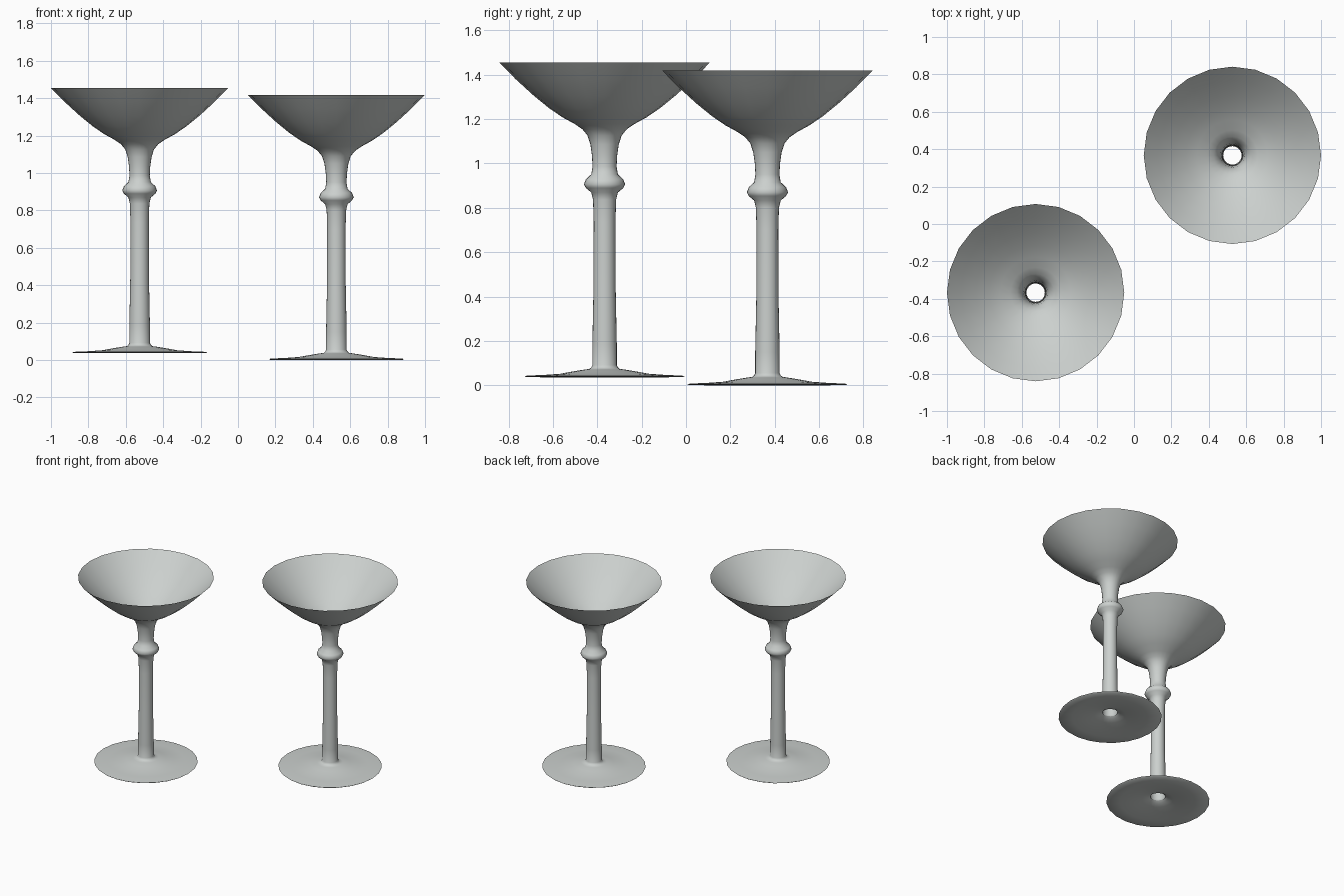
import bpy, bmesh, math

cube = bpy.data.objects.get("Cube")
if cube:
    bpy.data.objects.remove(cube)

SIDES = 24

# One pale grey material for both glasses
grey = bpy.data.materials.new("pale grey")
grey.use_nodes = True
colour = (0.60, 0.63, 0.615, 1)
grey.diffuse_color = colour
grey.node_tree.nodes["Principled BSDF"].inputs["Base Color"].default_value = colour

# Profiles as (radius, height)
bowl = [(.474, 1.418), (.40, 1.343), (.32, 1.27), (.25, 1.213), (.19, 1.172),
        (.135, 1.142), (.10, 1.118), (.077, 1.09), (.064, 1.05)]
stem = [(.057, 1.0), (.054, .95), (.06, .915), (.084, .893), (.093, .87),
        (.084, .853), (.06, .833), (.052, .80), (.049, .70), (.05, .40),
        (.055, .15), (.055, .055), (.06, .045)]
foot = [(.068, .038), (.09, .035), (.14, .027), (.20, .016), (.27, .011),
        (.342, .008), (.361, .006), (.355, .001), (.265, 0),
        (.18, .009), (.11, .021), (.07, .03), (.052, .042)]


def spin_profile(name, profile, location):
    """Revolve a profile into an open shell."""
    bm = bmesh.new()
    rings = []
    for r, z in profile:
        angles = [2 * math.pi * i / SIDES for i in range(SIDES)]
        rings.append([bm.verts.new((r * math.cos(a), r * math.sin(a), z)) for a in angles])
    for upper, lower in zip(rings, rings[1:]):
        for i in range(SIDES):
            j = (i + 1) % SIDES
            bm.faces.new((upper[i], lower[i], lower[j], upper[j]))
    mesh = bpy.data.meshes.new(name)
    bm.to_mesh(mesh)
    bm.free()
    mesh.materials.append(grey)
    obj = bpy.data.objects.new(name, mesh)
    obj.location = location
    bpy.context.collection.objects.link(obj)
    bpy.ops.object.select_all(action="DESELECT")
    obj.select_set(True)
    bpy.context.view_layer.objects.active = obj
    bpy.ops.object.shade_smooth_by_angle(angle=math.radians(50))


# Two hollow-stemmed glasses, one standing slightly higher
spin_profile("left_glass", bowl + stem + foot, (.526, .367, 0))
spin_profile("right_glass", bowl + stem + foot, (-.526, -.367, .036))
